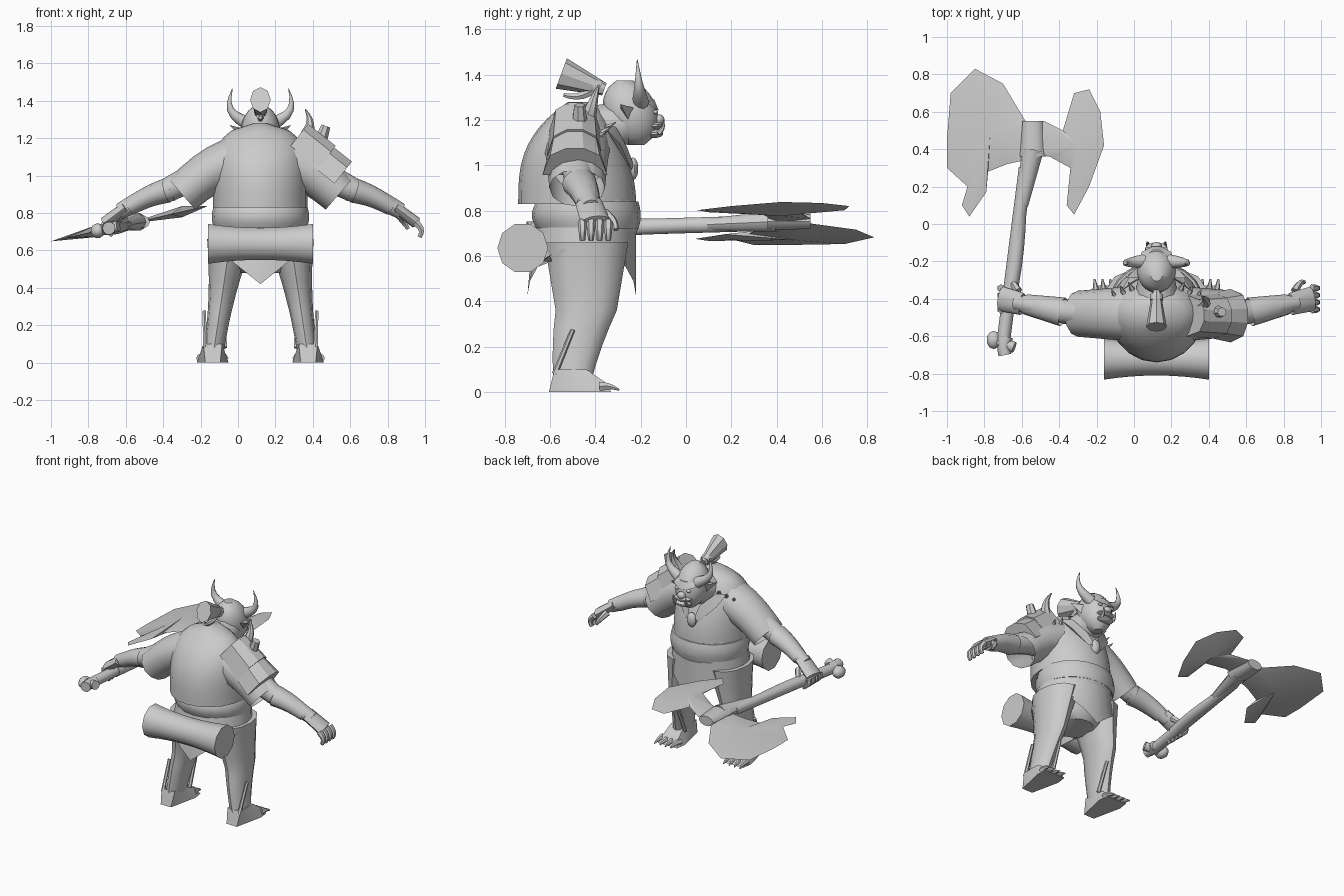
import bpy, bmesh, math
from mathutils import Vector

cube = bpy.data.objects.get("Cube")
if cube:
    bpy.data.objects.remove(cube)

CENTRE = .12            # body axis; every body part is given relative to it
X, Y, Z = Vector((1, 0, 0)), Vector((0, 1, 0)), Vector((0, 0, 1))

grey = bpy.data.materials.new("plain grey")
grey.use_nodes = True
colour = (.6, .6, .6, 1)
grey.diffuse_color = colour
grey.node_tree.nodes["Principled BSDF"].inputs["Base Color"].default_value = colour


def finish(name, bm, side=1, angle=40):
    """Place a bmesh on the body axis, mirrored when side is negative."""
    for v in bm.verts:
        v.co.x = CENTRE + side * v.co.x
    bmesh.ops.recalc_face_normals(bm, faces=bm.faces)
    mesh = bpy.data.meshes.new(name)
    bm.to_mesh(mesh)
    bm.free()
    mesh.materials.append(grey)
    mesh.shade_smooth()
    mesh.set_sharp_from_angle(angle=math.radians(angle))
    obj = bpy.data.objects.new(name, mesh)
    bpy.context.collection.objects.link(obj)


def loft(name, rings, side=1, seg=10, flat=False, caps=True, hem=None, angle=40):
    """Join ellipses (centre, radius, other radius); flat keeps them level."""
    bm = bmesh.new()
    loops = []
    spine = rings[-1][0] - rings[0][0]
    ref = X if abs(spine.y) > max(abs(spine.x), abs(spine.z)) else Y
    for i, (centre, ra, rb) in enumerate(rings):
        ahead = rings[min(i + 1, len(rings) - 1)][0]
        behind = rings[max(i - 1, 0)][0]
        tangent = (ahead - behind).normalized()
        a, b = X, Y
        if not flat:
            a = (ref - tangent * ref.dot(tangent)).normalized()
            b = tangent.cross(a)
        turns = [k * math.tau / seg for k in range(seg)]
        loops.append([bm.verts.new(centre + a * ra * math.cos(u) + b * rb * math.sin(u)) for u in turns])
    for low, high in zip(loops, loops[1:]):
        for k in range(seg):
            n = (k + 1) % seg
            bm.faces.new((low[k], low[n], high[n], high[k]))
    if caps:
        bm.faces.new(loops[0])
        bm.faces.new(loops[-1])
    if hem:
        for v in loops[0]:
            v.co.z = hem(v.co)
    finish(name, bm, side, angle)


def curve(name, start, end, thick, tip=.1, bend=(0, 0, 0), squash=1, steps=5, **options):
    """A tapering limb, horn or finger, bowed sideways by bend."""
    start, end, bend = Vector(start), Vector(end), Vector(bend)
    rings = []
    for i in range(steps + 1):
        t = i / steps
        radius = thick * (1 + (tip - 1) * t)
        rings.append((start.lerp(end, t) + bend * math.sin(math.pi * t), radius, radius * squash))
    loft(name, rings, **options)


def body(name, low, high, rule, steps=8, **options):
    """Level rings between two heights; rule(t) gives back y, front y and half width."""
    rings = []
    for i in range(steps + 1):
        t = i / steps
        back, front, half = rule(t)
        rings.append((Vector((0, (back + front) / 2, low + (high - low) * t)), half, (front - back) / 2))
    loft(name, rings, seg=20, flat=True, **options)


def hull(name, points, side=1, angle=30):
    bm = bmesh.new()
    for p in points:
        bm.verts.new(p)
    bmesh.ops.convex_hull(bm, input=bm.verts)
    finish(name, bm, side, angle)


def ball(name, centre, size, side=1):
    bm = bmesh.new()
    bmesh.ops.create_uvsphere(bm, u_segments=10, v_segments=7, radius=1)
    bmesh.ops.scale(bm, vec=size, verts=bm.verts)
    bmesh.ops.translate(bm, vec=centre, verts=bm.verts)
    finish(name, bm, side)


def swell(t):
    return math.sin(math.pi * t)


def skull(t):
    arch = max(.05, swell(t)) ** .4
    middle = -.22 - .05 * t
    return middle - .12 * arch, middle + .12 * arch, .105 * arch


# Torso, belt, hips and skirt with a pointed hem
body("shirt", .83, 1.28, lambda t: (-.74 + .22 * t ** 3, -.22 - .18 * t * t, .25 * (1.02 - t ** 5) ** .5), steps=12)
body("belly", .68, .86, lambda t: (-.63 - .03 * swell(t), -.23 + .03 * swell(t), .23 + .01 * swell(t)))
body("belt", .72, .84, lambda t: (-.66 - .02 * swell(t), -.21 + .01 * swell(t), .25 + .01 * swell(t)))
body("hips", .48, .72, lambda t: (-.56 - .08 * t ** .5, -.32 + .08 * t ** .5, .12 + .12 * t ** .5))
body("skirt", .5, .73, lambda t: (-.7 + .04 * t, -.22, .28 - .03 * t), steps=3, caps=False,
     hem=lambda p: .42 + .8 * abs(p.x))

# Bedroll strapped across the lower back, pinched in the middle
roll = []
for i in range(-4, 5):
    radius = .09 + .022 * (i / 4) ** 2
    roll.append((Vector((.07 * i, -.72, .635)), radius, radius))
loft("bedroll", roll)

# Head
body("head", 1.09, 1.375, skull, steps=10)
curve("neck", (0, -.46, 1.14), (0, -.25, 1.19), .13, .7)
hull("brow", [(s * x, y, z) for s in (1, -1) for x, y, z in
              [(.02, -.12, 1.24), (.08, -.15, 1.26), (.08, -.19, 1.29), (.02, -.14, 1.29)]])
ball("nose", (0, -.12, 1.2), (.03, .025, .025))
ball("lower_lip", (0, -.14, 1.14), (.06, .04, .02))
ball("upper_lip", (0, -.14, 1.175), (.065, .045, .018))

# Ponytail flaring out of its band
curve("ponytail", (0, -.36, 1.335), (0, -.55, 1.405), .022, 2.5, squash=1.3, seg=8, angle=20)
curve("loose_strand", (0, -.4, 1.34), (0, -.54, 1.31), .025, .4, bend=(0, 0, -.02), seg=6)
curve("hair_band", (0, -.38, 1.34), (0, -.41, 1.355), .035, 1, steps=1)

# Joints shared by the limbs
SHOULDER, ELBOW = Vector((.25, -.48, 1.02)), Vector((.5, -.47, .92))
WRIST, KNUCKLES = Vector((.75, -.42, .81)), Vector((.83, -.4, .75))
ANKLE, HIP = Vector((.25, -.5, .06)), Vector((.16, -.5, .66))

for side, word in ((1, "left_"), (-1, "right_")):
    # Face parts
    curve(word + "horn", (.07, -.2, 1.28), (.15, -.215, 1.465), .038, .05, bend=(.05, 0, -.02), side=side, steps=6)
    hull(word + "ear", [(.09, -.22, 1.25), (.09, -.25, 1.19), (.09, -.29, 1.25), (.165, -.29, 1.27)], side)
    curve(word + "tusk", (.045, -.12, 1.14), (.05, -.1, 1.2), .013, bend=(0, .01, 0), side=side, seg=6)
    ball(word + "eye", (.045, -.135, 1.235), (.016, .012, .01), side)

    # Collar flap with teeth
    hull(word + "collar", [(.02, -.23, 1), (.04, -.26, 1.08), (.13, -.31, 1.17), (.19, -.36, 1.17),
                           (.15, -.29, 1.09), (.05, -.24, .98)], side)
    for i in range(3):
        root = Vector((.12, -.37, 1.15)) + Vector((.045, -.02, -.02)) * i
        curve(word + "collar_tooth", root, root + Vector((.03, .06, .04)), .022, side=side, seg=5)

    # Sleeve, arm and bracer
    curve(word + "sleeve", (.1, -.48, 1.09), (.42, -.48, .9), .15, .82, bend=Z * .03, squash=.88,
          side=side, seg=12, caps=False)
    curve(word + "upper_arm", SHOULDER, ELBOW, .085, .75, bend=Z * .01, side=side, seg=12)
    curve(word + "forearm", ELBOW.lerp(SHOULDER, .1), WRIST, .066, .65, bend=Z * .01, side=side, seg=12)
    curve(word + "bracer", ELBOW, ELBOW.lerp(WRIST, .8), .078, .7, bend=Z * .01, squash=.85,
          side=side, seg=12, caps=False)

    # Hand, closed around a grip on the right side
    curve(word + "palm", WRIST - (KNUCKLES - WRIST) * .4, KNUCKLES, .06, 1.1, squash=.5, side=side)
    fold = Vector((.02, 0, -.08)) if side > 0 else Vector((-.04, 0, -.07))
    for i in range(4):
        root = KNUCKLES + Y * .038 * (i - 1.5)
        curve(word + "finger", root, root + fold, .021, .6, bend=X * .02, side=side, seg=6)
    curve(word + "thumb", (.74, -.36, .79), (.79, -.31, .715), .023, .5, bend=Y * .015, side=side, seg=6)

    # Leg with a bent knee, widening up to the thigh
    leg = []
    for i in range(9):
        t = i / 8
        forward = Y * .06 * min(1, 2 * t * t + t)
        leg.append((ANKLE.lerp(HIP, t) + forward, .055 + .07 * t * t, .085 + .1 * t))
    loft(word + "leg", leg, side, 12, flat=True)

    # Foot and toes
    hull(word + "foot", [(.255 + s * half, y, z) for s in (1, -1) for y, half, z in
                         [(-.605, .04, 0), (-.4, .085, 0), (-.33, .075, 0),
                          (-.58, .05, .1), (-.44, .05, .1), (-.36, .06, .045)]], side)
    for i in range(4):
        root = Vector((.195 + .042 * i, -.38, .024))
        curve(word + "toe", root, root + Vector((.01, .085, -.015)), .024, .2, bend=Z * .008, side=side, seg=6)

    # Bone splints around the front and outside of the shin
    for i in range(4):
        root = Vector((.19 + .035 * i, -.435 - .016 * i * i, .08))
        curve(word + "shin_bone", root, root + Vector((.006, .08, .195)), .013, .8, side=side, seg=6)

ball("pendant", (0, -.235, .985), (.035, .025, .05))

# Left shoulder armour: one ridged section swept down the slope of the arm
ALONG, OUT = Vector((.78, 0, -.62)), Vector((.62, 0, .78))
SECTION = [(s * y, n) for s in (1, -1) for y, n in [(.13, -.09), (.1, .02), (.035, .06)]]


def plate(name, start, end, flare, lift):
    origin = Vector((.21, -.49, 1.22)) + OUT * lift
    hull(name, [origin + ALONG * d + Y * y * wide + OUT * n
                for d, wide in ((start, .85), (end, flare)) for y, n in SECTION], angle=20)


plate("upper_shoulder_plate", 0, .19, .95, .012)
plate("lower_shoulder_plate", .12, .31, 1.1, 0)
curve("shoulder_spike", (.25, -.43, 1.22), (.24, -.385, 1.355), .036, bend=X * .02, seg=7)
curve("shoulder_stub", (.32, -.47, 1.18), (.35, -.47, 1.265), .036, .7, seg=7)


# Double axe: it lies on a plane that rises toward +x
def tilt(x, y, lift=0):
    return Vector((x - CENTRE, y, .75 + .226 * (x + .55) + lift))


curve("axe_handle", tilt(-.7, -.64), tilt(-.58, .3), .036, 1)
curve("axe_grip", tilt(-.67, -.4), tilt(-.61, .05), .04, .85, bend=X * .01)
curve("axe_neck", tilt(-.6, .1), tilt(-.54, .4), .034, 1.7, squash=.85)
curve("axe_socket", tilt(-.54, .36), tilt(-.54, .55), .07, .8, squash=.6)
curve("axe_pommel", tilt(-.69, -.7), tilt(-.68, -.6), .035, 1, bend=X * -.01)
curve("pommel_bar", tilt(-.75, -.62), tilt(-.64, -.66), .03, 1)
ball("pommel_knob", tilt(-.75, -.62), (.04, .05, .04))


def blade(name, hub, outline):
    """Thin blade swelling from its outline toward the hub."""
    bm = bmesh.new()
    rim = [bm.verts.new(tilt(*p)) for p in outline]
    for lift in (.03, -.03):
        middle = bm.verts.new(tilt(*hub, lift))
        for a, b in zip(rim, rim[1:] + rim[:1]):
            bm.faces.new((a, b, middle))
    finish(name, bm)


blade("large_axe_blade", (-.77, .48),
      [(-.85, .83), (-.7, .75), (-.58, .55), (-.5, .5), (-.5, .36), (-.68, .32), (-.78, .28),
       (-.79, .17), (-.88, .04), (-.92, .1), (-.89, .2), (-1, .3), (-1, .45), (-.98, .7)])
blade("small_axe_blade", (-.3, .42),
      [(-.58, .5), (-.48, .55), (-.38, .5), (-.32, .7), (-.24, .72), (-.18, .6), (-.16, .42),
       (-.24, .2), (-.32, .05), (-.36, .1), (-.34, .3), (-.45, .36), (-.58, .38)])
